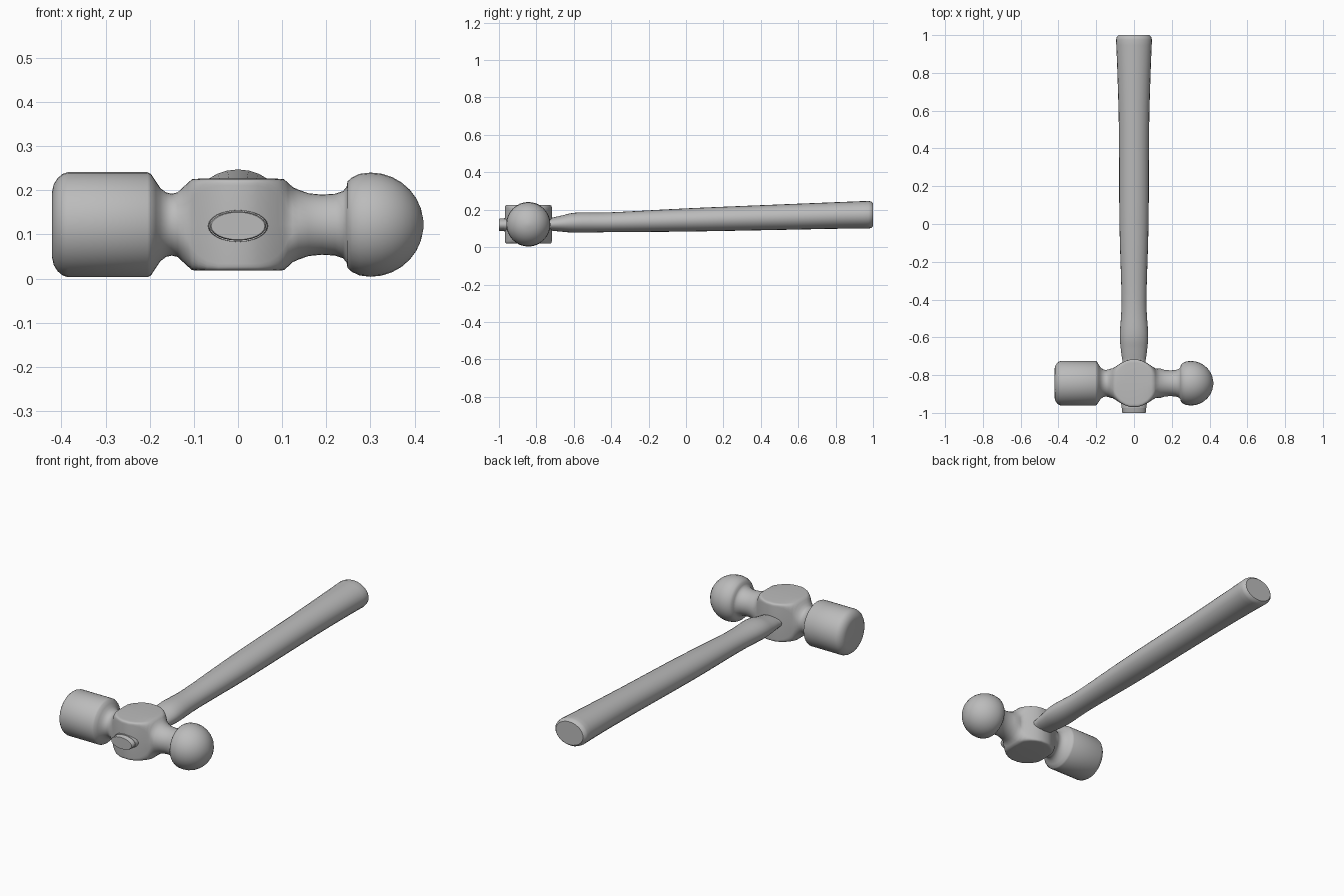
import bpy, bmesh
from math import cos, sin, pi, radians

cube = bpy.data.objects.get("Cube")
if cube:
    bpy.data.objects.remove(cube)

grey = bpy.data.materials.new("plain_grey")
grey.use_nodes = True
grey.diffuse_color = (0.5, 0.5, 0.5, 1)
grey.node_tree.nodes["Principled BSDF"].inputs["Base Color"].default_value = (0.5, 0.5, 0.5, 1)


def power(v, p):
    return (1 if v >= 0 else -1) * abs(v) ** p if abs(v) > 1e-6 else 0.0


def loft(name, rings, place, sides):
    """Skin a row of superellipse rings (position, half width, half height, centre height, squareness)."""
    bm = bmesh.new()
    loops = []
    for pos, w, h, c, n in rings:
        loop = []
        for i in range(sides):
            a = 2 * pi * i / sides
            u, v = w * power(cos(a), 2 / n), c + h * power(sin(a), 2 / n)
            loop.append(bm.verts.new(place(pos, u, v)))
        loops.append(loop)
    for a, b in zip(loops, loops[1:]):
        for i in range(sides):
            j = (i + 1) % sides
            bm.faces.new((a[i], a[j], b[j], b[i]))
    bm.faces.new(loops[0])
    bm.faces.new(loops[-1])
    bmesh.ops.recalc_face_normals(bm, faces=bm.faces)
    mesh = bpy.data.meshes.new(name)
    bm.to_mesh(mesh)
    bm.free()
    mesh.materials.append(grey)
    obj = bpy.data.objects.new(name, mesh)
    bpy.context.collection.objects.link(obj)
    bpy.ops.object.select_all(action='DESELECT')
    obj.select_set(True)
    bpy.context.view_layer.objects.active = obj
    bpy.ops.object.shade_smooth_by_angle(angle=radians(40))
    return obj


def smooth_path(keys, steps):
    """Catmull-Rom interpolation between key rings."""
    out = []
    for i in range(len(keys) - 1):
        p = [keys[max(i - 1, 0)], keys[i], keys[i + 1], keys[min(i + 2, len(keys) - 1)]]
        for s in range(steps):
            t = s / steps
            out.append(tuple(
                b + 0.5 * t * (c - a + t * (2 * a - 5 * b + 4 * c - d + t * (3 * (b - c) + d - a)))
                for a, b, c, d in zip(*p)))
    return out + [keys[-1]]


# Head: flat striking face, neck, squared cheek, second neck and ball
MID = 0.122
face_side = [(-0.421, 0.075), (-0.417, 0.092), (-0.408, 0.106), (-0.397, 0.115), (-0.385, 0.119),
             (-0.205, 0.119), (-0.197, 0.115), (-0.186, 0.098), (-0.176, 0.083), (-0.163, 0.073),
             (-0.15, 0.07), (-0.137, 0.073)]
ball_side = [(0.137, 0.079), (0.16, 0.071), (0.19, 0.068), (0.22, 0.07), (0.238, 0.076),
             (0.246, 0.086), (0.248, 0.098), (0.258, 0.107), (0.275, 0.115), (0.3, 0.118)]
ball_side += [(0.3 + 0.12 * sin(a), 0.118 * cos(a)) for a in [radians(12 * k) for k in range(1, 8)]]
ball_side.append((0.42, 0.004))

cheek = [(0.124, 0.077, 0.085, 2.5), (0.113, 0.079, 0.095, 3.2), (0.104, 0.084, 0.103, 5),
         (0.09, 0.093, 0.104, 8), (0.07, 0.106, 0.104, 14), (0.045, 0.118, 0.104, 20),
         (0.02, 0.126, 0.104, 20)]
cheek_rings = [(-x, w, h, MID, n) for x, w, h, n in cheek]
cheek_rings += [(x, w, h, MID, n) for x, w, h, n in reversed(cheek)]
head_rings = [(x, r, r, MID, 2) for x, r in face_side] + cheek_rings
head_rings += [(x, r, r, MID, 2) for x, r in ball_side]
loft("hammer_head", head_rings, lambda p, u, v: (p, -0.843 + u, v), 32)

# Handle: slim through the head, swelling toward the grip end
grip = [(-0.72, 0.062, 0.034, 0.122), (-0.66, 0.07, 0.044, 0.126), (-0.58, 0.075, 0.054, 0.131),
        (-0.4, 0.066, 0.053, 0.133), (0.0, 0.077, 0.062, 0.145), (0.5, 0.08, 0.068, 0.16),
        (0.8, 0.088, 0.071, 0.169), (0.975, 0.095, 0.074, 0.173)]
grip_rings = [r + (2,) for r in smooth_path(grip, 4)]
end_rings = [(0.99, 0.092, 0.071, 0.173, 2), (1.0, 0.082, 0.062, 0.173, 2)]
tip_rings = [(-1.0, 0.061, 0.031, 0.119, 2), (-0.996, 0.064, 0.033, 0.119, 2)]
loft("handle", tip_rings + grip_rings + end_rings, lambda p, u, v: (u, p, v), 24)

# Raised lip around the handle hole
loft("handle_socket_rim", [(-0.974, 0.066, 0.036, 0.119, 2), (-0.95, 0.068, 0.037, 0.119, 2)],
     lambda p, u, v: (u, p, v), 24)
